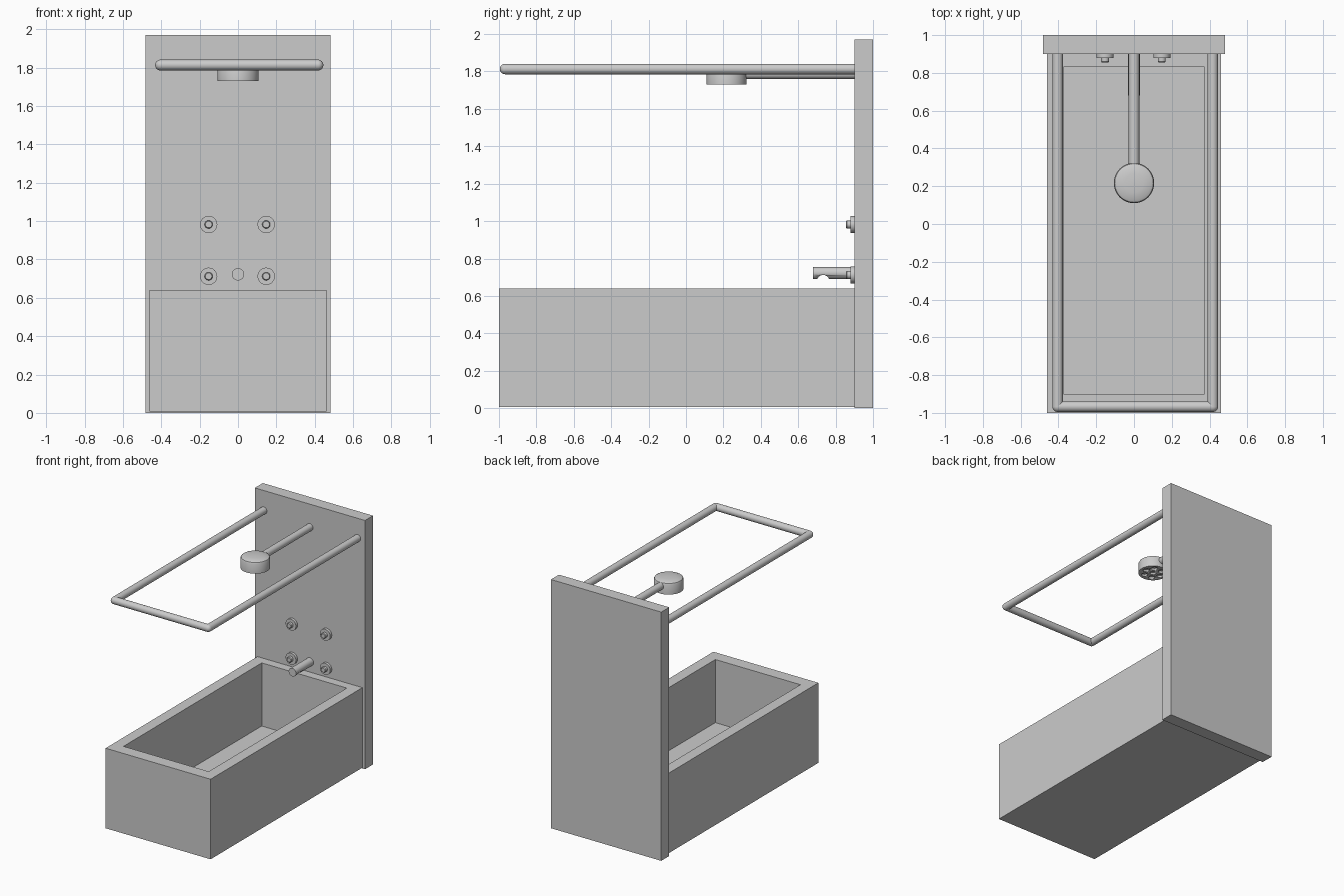
import bpy, bmesh, math
from mathutils import Vector

if "Cube" in bpy.data.objects:
    bpy.data.objects.remove(bpy.data.objects["Cube"])


def finish(name, bm, smooth=False):
    bmesh.ops.recalc_face_normals(bm, faces=bm.faces[:])
    mesh = bpy.data.meshes.new(name)
    bm.to_mesh(mesh)
    bm.free()
    ob = bpy.data.objects.new(name, mesh)
    bpy.context.collection.objects.link(ob)
    if smooth:
        bpy.ops.object.select_all(action='DESELECT')
        ob.select_set(True)
        bpy.context.view_layer.objects.active = ob
        bpy.ops.object.shade_smooth_by_angle(angle=math.radians(35))
    return ob


def box_bm(lo, hi):
    bm = bmesh.new()
    bmesh.ops.create_cube(bm, size=1)
    for v in bm.verts:
        v.co = [(a + b) / 2 + c * (b - a) for a, b, c in zip(lo, hi, v.co)]
    return bm


def lathe(name, start, end, profile, steps=32):
    """Revolve (radius, distance) points about the line from start to end."""
    bm = bmesh.new()
    start, axis = Vector(start), (Vector(end) - Vector(start)).normalized()
    turn = axis.to_track_quat('Z', 'Y')
    rings = []
    for r, d in profile:
        rings.append([bm.verts.new(start + turn @ Vector((
            r * math.cos(2 * math.pi * i / steps), r * math.sin(2 * math.pi * i / steps), d)))
            for i in range(steps)])
    for a, b in zip(rings, rings[1:]):
        for i in range(steps):
            j = (i + 1) % steps
            bm.faces.new((a[i], a[j], b[j], b[i]))
    bm.faces.new(rings[0])
    bm.faces.new(rings[-1])
    return finish(name, bm, True)


def rod(name, start, end, r):
    return lathe(name, start, end, [(r, 0), (r, (Vector(end) - Vector(start)).length)])


def cut(ob, cutter):
    mod = ob.modifiers.new("cut", 'BOOLEAN')
    mod.operation, mod.object, mod.solver = 'DIFFERENCE', cutter, 'EXACT'
    bpy.context.view_layer.objects.active = ob
    bpy.ops.object.modifier_apply(modifier=mod.name)
    bpy.data.objects.remove(cutter)


# back wall panel
finish("back_wall", box_bm((-0.483, 0.9, 0), (0.483, 1.0, 1.97)))

# bathtub: box with an inset, sunken top
bm = box_bm((-0.46, -1.0, 0.006), (0.46, 0.9, 0.64))
bm.faces.ensure_lookup_table()
top = max(bm.faces, key=lambda f: f.calc_center_median().z)
bmesh.ops.inset_individual(bm, faces=[top], thickness=0.08)
for v in top.verts:
    v.co.x = math.copysign(0.373, v.co.x)
    v.co.y = -0.9 if v.co.y < 0 else 0.83
res = bmesh.ops.extrude_face_region(bm, geom=[top])
for v in res['geom']:
    if isinstance(v, bmesh.types.BMVert):
        v.co.z = 0.14
if top.is_valid:
    bmesh.ops.delete(bm, geom=[top], context='FACES_ONLY')
finish("bathtub", bm)

# drain
rod("drain", (0, 0.51, 0.135), (0, 0.51, 0.145), 0.077)

# curtain rail: two side rods, front rod and rounded corners
R, Z, FRONT = 0.028, 1.813, -0.967
ends = {"left": -0.404, "right": 0.417}
for side, x in ends.items():
    rod(f"curtain_rail_{side}", (x, FRONT, Z), (x, 0.9, Z), R)
    bm = bmesh.new()
    bmesh.ops.create_uvsphere(bm, u_segments=32, v_segments=16, radius=R)
    bmesh.ops.translate(bm, verts=bm.verts[:], vec=(x, FRONT, Z))
    finish(f"curtain_rail_corner_{side}", bm, True)
rod("curtain_rail_front", (ends["left"], FRONT, Z), (ends["right"], FRONT, Z), R)

# shower arm and head with nozzle recesses underneath
rod("shower_arm", (0, 0.9, 1.788), (0, 0.29, 1.788), 0.028)
head = lathe("shower_head", (0, 0.217, 1.73), (0, 0.217, 2),
             [(0.107, 0), (0.107, 0.075), (0.102, 0.086), (0.088, 0.093), (0.05, 0.098), (0.01, 0.1)], 48)
spots = [(0, 0)] + [(0.066 * math.cos(a * math.pi / 3), 0.066 * math.sin(a * math.pi / 3)) for a in range(6)]
for dx, dy in spots:
    cut(head, rod("nozzle_cutter", (dx, 0.217 + dy, 1.70), (dx, 0.217 + dy, 1.745), 0.022))

# tub spout with a rounded notch below
spout = rod("tub_spout", (0, 0.9, 0.722), (0, 0.68, 0.722), 0.032)
cut(spout, rod("spout_cutter", (-0.1, 0.733, 0.678), (0.1, 0.733, 0.678), 0.034))

# four tap knobs on round flanges
for row, z in (("lower", 0.712), ("upper", 0.982)):
    for side, x in (("left", -0.153), ("right", 0.147)):
        lathe(f"tap_{row}_{side}", (x, 0.9, z), (x, 0.8, z),
              [(0.045, 0), (0.045, 0.021), (0.021, 0.021), (0.021, 0.04), (0.017, 0.045)])
